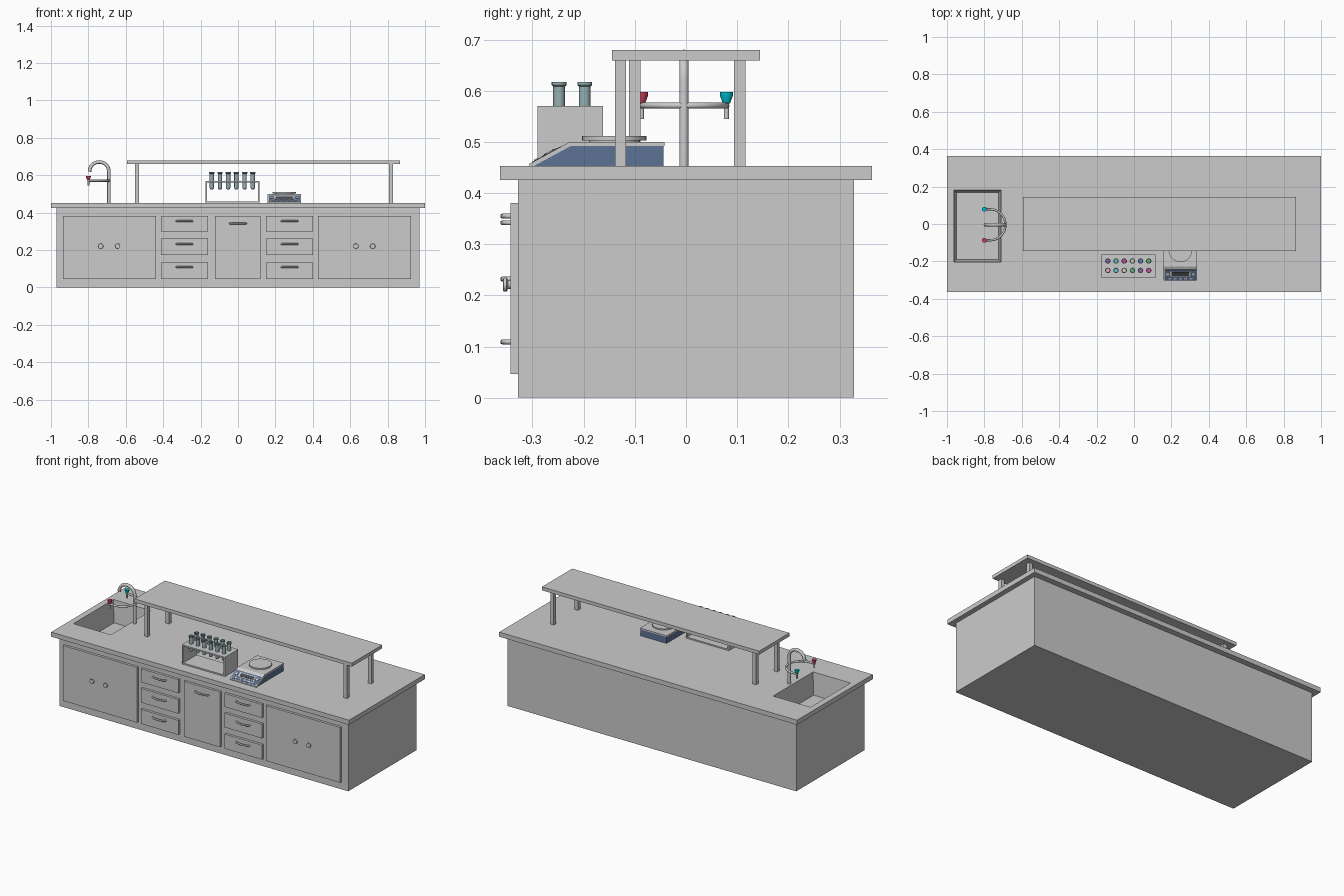
import bpy, bmesh, math
from mathutils import Vector

if "Cube" in bpy.data.objects:
    bpy.data.objects.remove(bpy.data.objects["Cube"])


def material(name, r, g, b):
    m = bpy.data.materials.new(name)
    m.diffuse_color = (r, g, b, 1)
    m.use_nodes = True
    m.node_tree.nodes["Principled BSDF"].inputs["Base Color"].default_value = m.diffuse_color
    return m


BLUE = material("blue", 0.11, 0.17, 0.30)
RED = material("red", 0.60, 0.05, 0.10)
CYAN = material("cyan", 0.0, 0.50, 0.60)
GLASS = material("glass", 0.32, 0.45, 0.46)
DARK = material("dark", 0.06, 0.07, 0.08)
LIQUIDS = [material("liquid_" + n, *c) for n, c in (
    ("purple", (0.3, 0.1, 0.5)), ("cyan", (0.1, 0.6, 0.7)),
    ("magenta", (0.7, 0.05, 0.4)), ("tan", (0.7, 0.6, 0.4)),
    ("blue", (0.1, 0.2, 0.6)), ("green", (0.1, 0.5, 0.15)),
    ("pink", (0.8, 0.4, 0.45)))]


def finish(name, bm, mat=None, smooth=False):
    bmesh.ops.recalc_face_normals(bm, faces=bm.faces[:])
    me = bpy.data.meshes.new(name)
    bm.to_mesh(me)
    bm.free()
    ob = bpy.data.objects.new(name, me)
    bpy.context.collection.objects.link(ob)
    if mat:
        me.materials.append(mat)
    if smooth:
        activate(ob)
        bpy.ops.object.shade_smooth_by_angle(angle=math.radians(40))
    return ob


def activate(ob):
    bpy.ops.object.select_all(action='DESELECT')
    ob.select_set(True)
    bpy.context.view_layer.objects.active = ob


def box(name, x0, x1, y0, y1, z0, z1, mat=None, floor_inset=0):
    bm = bmesh.new()
    bmesh.ops.create_cube(bm, size=1)
    for v in bm.verts:
        i = floor_inset if v.co.z < 0 else 0
        v.co = (x0 + i if v.co.x < 0 else x1 - i,
                y0 + i if v.co.y < 0 else y1 - i,
                z0 if v.co.z < 0 else z1)
    return finish(name, bm, mat)


def lathe(name, profile, loc, mat=None, steps=20):
    """Spin (radius, height) points around z."""
    bm = bmesh.new()
    vs = [bm.verts.new((r, 0, z)) for r, z in profile]
    es = [bm.edges.new(p) for p in zip(vs, vs[1:])]
    bmesh.ops.spin(bm, geom=vs + es, axis=(0, 0, 1), cent=(0, 0, 0),
                   angle=2 * math.pi, steps=steps)
    bmesh.ops.remove_doubles(bm, verts=bm.verts[:], dist=1e-5)
    ob = finish(name, bm, mat, True)
    ob.location = loc
    return ob


def extrude_x(name, profile, x0, x1, mat=None):
    """Extrude a (y, z) outline along x."""
    bm = bmesh.new()
    f = bm.faces.new([bm.verts.new((x0, y, z)) for y, z in profile])
    g = bmesh.ops.extrude_face_region(bm, geom=[f])["geom"]
    bmesh.ops.translate(bm, vec=(x1 - x0, 0, 0),
                        verts=[v for v in g if isinstance(v, bmesh.types.BMVert)])
    return finish(name, bm, mat)


def tube(name, pts, radius):
    cu = bpy.data.curves.new(name, 'CURVE')
    cu.dimensions = '3D'
    cu.bevel_depth, cu.bevel_resolution, cu.use_fill_caps = radius, 3, True
    sp = cu.splines.new('POLY')
    sp.points.add(len(pts) - 1)
    for p, co in zip(sp.points, pts):
        p.co = (*co, 1)
    ob = bpy.data.objects.new(name, cu)
    bpy.context.collection.objects.link(ob)
    activate(ob)
    bpy.ops.object.convert(target='MESH')
    bpy.ops.object.shade_smooth_by_angle(angle=math.radians(40))


# Cabinet and worktop, with the tapered sink basin cut out
cabinet = box("cabinet", -0.97, 0.97, -0.328, 0.328, 0, 0.425)
worktop = box("worktop", -1, 1, -0.363, 0.363, 0.425, 0.453)
cutter = box("sink_cutter", -0.963, -0.711, -0.203, 0.181, 0.32, 0.455, None, 0.013)
cutter.hide_render = True
for ob in (cabinet, worktop):
    mod = ob.modifiers.new("sink", 'BOOLEAN')
    mod.operation, mod.solver, mod.object = 'DIFFERENCE', 'EXACT', cutter
    activate(ob)
    bpy.ops.object.modifier_apply(modifier="sink")
bpy.data.objects.remove(cutter)


# Doors with knobs, drawers with bow handles
def handle(x, z):
    arc = [(x - 0.043 * math.cos(t), -0.340 - 0.018 * math.sin(t) ** 0.6, z)
           for t in [math.pi * i / 12 for i in range(12)]]
    tube("handle", arc + [(x + 0.043, -0.340, z)], 0.005)


for side, x0, x1 in (("left", -0.936, -0.439), ("right", 0.428, 0.925)):
    box(side + "_door", x0, x1, -0.343, -0.327, 0.046, 0.381)
    for dx in (-0.045, 0.045):
        k = lathe(side + "_knob", [(0, 0), (0.009, 0), (0.009, 0.006), (0.014, 0.009),
                                   (0.013, 0.015), (0, 0.016)],
                  ((x0 + x1) / 2 + dx - 0.001, -0.342, 0.221))
        k.rotation_euler.x = math.pi / 2
for side, x0, x1 in (("left", -0.412, -0.161), ("right", 0.15, 0.401)):
    for z0, z1, hz in ((0.299, 0.381, 0.355), (0.175, 0.261, 0.232), (0.046, 0.134, 0.109)):
        box(side + "_drawer", x0, x1, -0.343, -0.327, z0, z1)
        handle((x0 + x1) / 2, hz)
box("middle_door", -0.123, 0.119, -0.343, -0.327, 0.046, 0.381)
handle(0, 0.342)

# Raised shelf on four legs
box("shelf", -0.593, 0.866, -0.145, 0.145, 0.659, 0.68)
for x, y in ((-0.54, -0.10), (-0.54, 0.105), (0.818, -0.128), (0.818, 0.105)):
    box("shelf_leg", x - 0.011, x + 0.011, y - 0.011, y + 0.011, 0.452, 0.66)

# Tap: gooseneck spout, curved cross pipe, outlets and turn knobs
FY = -0.004
arc = [math.pi * i / 16 for i in range(17)]
tube("tap_spout", [(-0.69, FY, 0.44)]
     + [(-0.742 + 0.052 * math.cos(t), FY, 0.619 + 0.052 * math.sin(t)) for t in arc], 0.0095)
bow = [(-0.77 + 0.083 * math.sin(t), FY + 0.083 * math.cos(t), 0.571) for t in arc]
tube("tap_cross_pipe", [(-0.805, FY + 0.083, 0.571)] + bow + [(-0.805, FY - 0.083, 0.571)], 0.006)
for y, mat in ((-0.083, RED), (0.083, CYAN)):
    lathe("tap_outlet", [(0, 0.545), (0.005, 0.545), (0.005, 0.572), (0, 0.572)],
          (-0.8, FY + y, 0))
    lathe("tap_knob", [(0, 0.575), (0.007, 0.575), (0.013, 0.591), (0.013, 0.597), (0, 0.597)],
          (-0.8, FY + y, 0), mat)

# Test tube rack, open at front and back
RX0, RX1, RY0, RY1 = -0.174, 0.115, -0.29, -0.162
box("rack_base", RX0, RX1, RY0, RY1, 0.453, 0.461)
box("rack_top", RX0, RX1, RY0, RY1, 0.562, 0.57)
box("rack_left_side", RX0, RX0 + 0.009, RY0, RY1, 0.461, 0.562)
box("rack_right_side", RX1 - 0.009, RX1, RY0, RY1, 0.461, 0.562)

# Test tubes with rounded bottoms, rolled lips and coloured contents
glass = [(0.0115 * math.sin(a), 0.5345 - 0.0115 * math.cos(a))
         for a in [math.pi / 2 * i / 5 for i in range(6)]]
glass += [(0.0115, 0.608), (0.0145, 0.611), (0.0145, 0.617), (0.0095, 0.617),
          (0.0095, 0.595), (0, 0.595)]
for row, y in enumerate((-0.198, -0.248)):
    for i in range(6):
        loc = (-0.14 + 0.0438 * i, y, 0)
        lathe("test_tube", glass, loc, GLASS, 16)
        lathe("liquid", [(0, 0.5955), (0.0093, 0.5955), (0.0093, 0.598), (0, 0.598)],
              loc, LIQUIDS[(i * (1 + row) + 6 * row) % 7], 16)

# Balance: blue body, grey cover with sloped front, weighing pan
extrude_x("balance_body", [(-0.300, 0.453), (-0.228, 0.494), (-0.044, 0.494), (-0.044, 0.453)],
          0.161, 0.336, BLUE)
extrude_x("balance_cover", [(-0.306, 0.453), (-0.306, 0.457), (-0.227, 0.5), (-0.042, 0.5),
                            (-0.042, 0.492), (-0.225, 0.492), (-0.297, 0.453)], 0.159, 0.338)
lathe("pan_stem", [(0, 0.498), (0.05, 0.498), (0.05, 0.504), (0, 0.504)], (0.248, -0.14, 0), None, 32)
lathe("weighing_pan", [(0, 0.503), (0.063, 0.503), (0.063, 0.511), (0, 0.511)],
      (0.248, -0.14, 0), None, 32)

# Balance control panel laid on the slope
tilt = math.atan2(0.043, 0.079)


def on_slope(name, x, s, w, h, t, mat=None):
    ob = box(name, -w / 2, w / 2, -h / 2, h / 2, -0.002, t, mat)
    ob.location = (0.248 + x, -0.306 + s * math.cos(tilt), 0.457 + s * math.sin(tilt))
    ob.rotation_euler.x = tilt


on_slope("control_panel", 0, 0.038, 0.166, 0.064, 0.001, BLUE)
on_slope("screen_frame", 0, 0.045, 0.11, 0.032, 0.002)
on_slope("screen", 0, 0.045, 0.09, 0.022, 0.003, DARK)
for i in range(5):
    on_slope("button", -0.056 + 0.028 * i, 0.016, 0.016, 0.009, 0.003)
for x in (-0.069, 0.069):
    on_slope("side_button", x, 0.045, 0.014, 0.014, 0.003)
